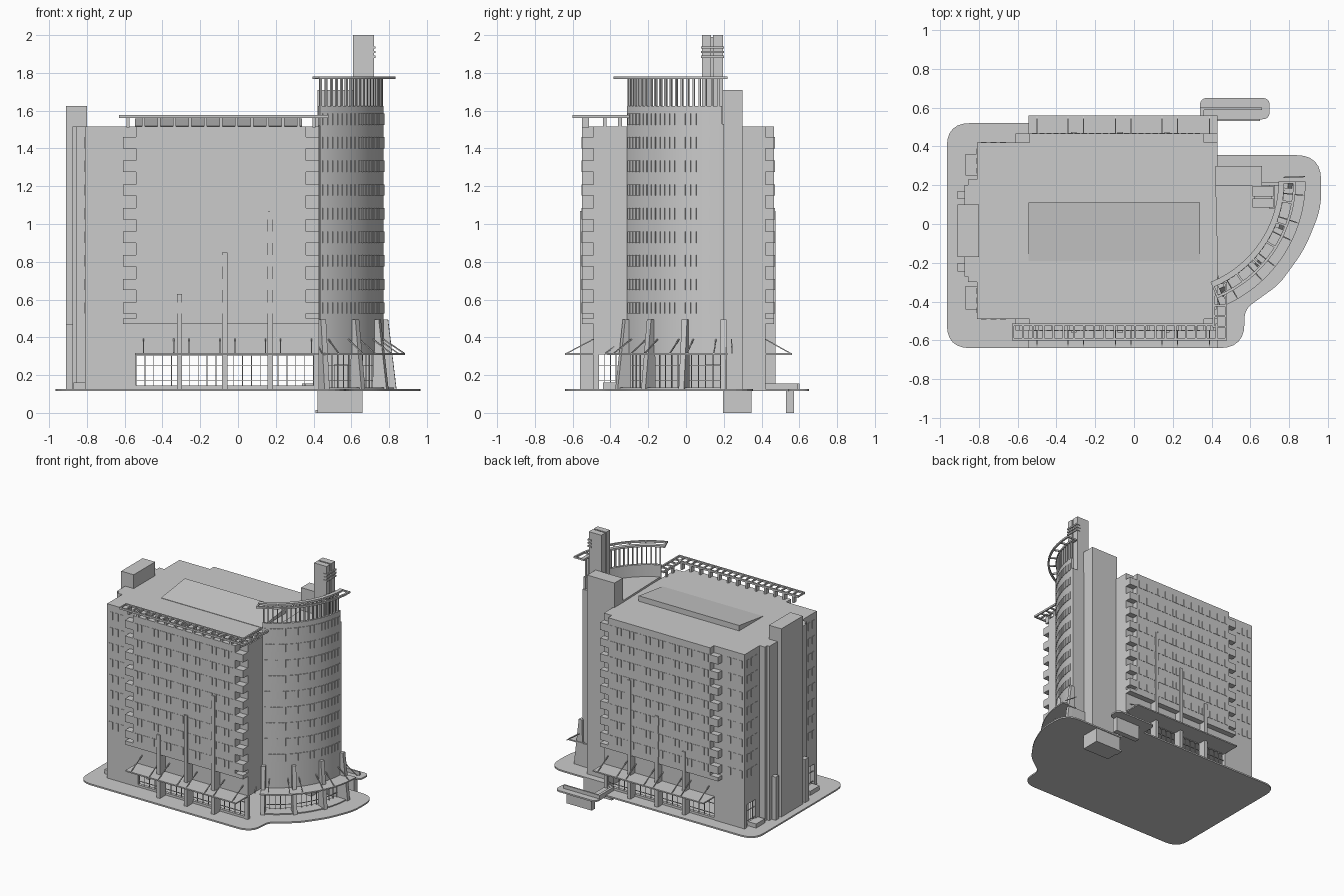
import bpy, bmesh, math
from mathutils import Vector

if "Cube" in bpy.data.objects:
    bpy.data.objects.remove(bpy.data.objects["Cube"])

CX, CY, R = 0.185, 0.22, 0.587          # centre and radius of the curved wing


def finish(name, bm):
    bmesh.ops.recalc_face_normals(bm, faces=bm.faces)
    me = bpy.data.meshes.new(name)
    bm.to_mesh(me)
    bm.free()
    ob = bpy.data.objects.new(name, me)
    bpy.context.collection.objects.link(ob)
    return ob


def add_prism(bm, pts, z0, z1):
    lo = [bm.verts.new((x, y, z0)) for x, y in pts]
    hi = [bm.verts.new((x, y, z1)) for x, y in pts]
    bm.faces.new(lo[::-1])
    bm.faces.new(hi)
    n = len(pts)
    for i in range(n):
        j = (i + 1) % n
        bm.faces.new((lo[i], lo[j], hi[j], hi[i]))


def prism(name, pts, z0, z1):
    bm = bmesh.new()
    add_prism(bm, pts, z0, z1)
    return finish(name, bm)


def boxes(name, items):
    bm = bmesh.new()
    for x0, x1, y0, y1, z0, z1 in items:
        add_prism(bm, [(x0, y0), (x1, y0), (x1, y1), (x0, y1)], z0, z1)
    return finish(name, bm)


def polar(r, a):
    a = math.radians(a)
    return CX + r * math.cos(a), CY + r * math.sin(a)


def band(r0, r1, a0, a1, n):
    s = [a0 + (a1 - a0) * i / n for i in range(n + 1)]
    return [polar(r1, a) for a in s] + [polar(r0, a) for a in reversed(s)]


def bands(name, items):
    bm = bmesh.new()
    for r0, r1, a0, a1, n, z0, z1 in items:
        add_prism(bm, band(r0, r1, a0, a1, n), z0, z1)
    return finish(name, bm)


def rounded(pts):
    out = []
    for i, (x, y, r) in enumerate(pts):
        p = Vector((x, y))
        if r == 0:
            out.append((x, y))
            continue
        a = p + (Vector(pts[i - 1][:2]) - p).normalized() * r
        b = p + (Vector(pts[(i + 1) % len(pts)][:2]) - p).normalized() * r
        for k in range(7):
            t = k / 6
            q = a * (1 - t) ** 2 + p * 2 * t * (1 - t) + b * t * t
            out.append((q.x, q.y))
    return out


def rods(name, pairs, w=0.003):
    bm = bmesh.new()
    for a, b in pairs:
        a, b = Vector(a), Vector(b)
        d = b - a
        m = d.to_track_quat('Z', 'Y').to_matrix().to_4x4()
        m.translation = (a + b) / 2
        res = bmesh.ops.create_cube(bm, size=1)
        for v in res['verts']:
            v.co = m @ Vector((v.co.x * 2 * w, v.co.y * 2 * w, v.co.z * d.length))
    return finish(name, bm)


# Paved slab with the lobe around the curved wing
prism("paving_slab", rounded([
    (-0.965, -0.64, .12), (0.57, -0.64, .13), (0.57, -0.44, .05), (0.75, -0.31, .05),
    (0.88, -0.13, .08), (0.965, 0.08, .08), (0.965, 0.355, .13), (0.43, 0.355, 0),
    (0.43, 0.52, 0), (-0.965, 0.52, .12)]), 0.115, 0.127)

# Main block above the open lobby
boxes("main_block", [(-0.81, 0.43, -0.49, 0.42, 0.31, 1.515)])
boxes("lobby_walls", [(-0.81, -0.54, -0.49, -0.46, .12, .31), (-0.81, -0.54, 0.39, 0.42, .12, .31),
                      (-0.81, -0.78, -0.34, 0.28, .12, .31), (-0.57, -0.54, -0.34, 0.28, .12, .31),
                      (0.40, 0.43, -0.49, -0.46, .12, .31), (0.40, 0.43, 0.20, 0.42, .12, .31)])

# Projecting window bays with toothed ends on front and back
FLOORS = [1.43 - 0.125 * k for k in range(8)]
for side, ya, yb in (("front", -0.55, -0.485), ("back", 0.415, 0.467)):
    parts = [(-0.54, 0.36, ya, yb, 0.47, 1.515), (-0.61, 0.43, ya, yb, 0.47, 0.50)]
    for z in FLOORS:
        parts += [(-0.61, -0.535, ya, yb, z - .03, z + .03), (0.355, 0.43, ya, yb, z - .03, z + .03)]
    boxes(side + "_bay", parts)
    # window panes, slightly proud
    y0, y1 = (ya - .003, ya + .01) if side == "front" else (yb - .01, yb + .003)
    boxes(side + "_windows", [(-0.525 + i * .0365, -0.498 + i * .0365, y0, y1, z - .03, z + .03)
                              for z in FLOORS for i in range(24)])
    # tall fins of rising height
    f0, f1 = (ya - .01, -0.48) if side == "front" else (0.41, yb + .008)
    boxes(side + "_fins", [(x - .014, x + .014, f0, f1, .12, h)
                           for x, h in ((-.31, .63), (-.07, .85), (.17, 1.07))])
    # flat canopy with tie rods
    wall, edge = (-0.49, -0.64) if side == "front" else (0.42, 0.56)
    boxes(side + "_canopy", [(-0.545, 0.43, min(wall, edge), max(wall, edge), .306, .316)])
    rods(side + "_canopy_rods", [((x, wall, .39), (x, edge * .985, .316))
                                 for x in (-.50, -.34, -.26, -.095, -.015, .145, .225, .39)])
    # lobby glazing bars and curb
    g = wall + (.015 if side == "front" else -.015)
    bars = [(-.54 + i * .047 - .002, -.54 + i * .047 + .002, g - .003, g + .003, .12, .31) for i in range(21)]
    bars += [(-.54, .41, g - .003, g + .003, z - .002, z + .002) for z in (.17, .25, .305)]
    bars.append((-.61, .43, g - .012, g + .012, .12, .145))
    boxes(side + "_lobby_glazing", bars)

# Glazing bars on the left lobby openings
boxes("left_lobby_glazing", [(-.80, -.795, y - .002, y + .002, .12, .31)
                             for y in (-.43, -.40, -.37, .30, .33, .36)] +
      [(-.80, -.795, a, b, z - .002, z + .002) for a, b in ((-.46, -.34), (.28, .39)) for z in (.17, .25)])

# Corner windows on the narrow walls
side_panes = []
for z in FLOORS:
    for x in (-.79, -.74, -.69):
        side_panes += [(x, x + .03, -.493, -.48, z - .03, z + .03), (x, x + .03, .41, .423, z - .03, z + .03)]
    for y in (-.46, -.41, -.36, .26, .31, .36):
        side_panes.append((-.813, -.80, y, y + .03, z - .03, z + .03))
boxes("side_windows", side_panes)

# Stepped service core on the left side
boxes("left_core", [(-.855, -.80, -.30, .23, .12, 1.515), (-.875, -.80, -.27, .20, .12, 1.515),
                    (-.91, -.80, -.245, -.20, .12, .47), (-.91, -.80, .13, .17, .12, .47),
                    (-.91, -.80, -.17, .10, .12, 1.625)])
boxes("left_base_blocks", [(-.87, -.80, -.44, -.32, .12, .16), (-.87, -.80, .25, .36, .12, .16)])

# Sloped roof wedge
bm = bmesh.new()
add_prism(bm, [(-.545, -.19), (.34, -.19), (.34, .11), (-.545, .11)], 1.51, 1.558)
for v in bm.verts:
    if v.co.y < 0 and v.co.z > 1.53:
        v.co.z = 1.518
finish("roof_wedge", bm)

# Roof pergola along the front edge, returning at the right corner
perg = [(-.63, .48, -.60, -.588, 1.562, 1.577), (-.63, .41, -.525, -.513, 1.562, 1.577),
        (.468, .48, -.60, -.30, 1.562, 1.577), (.405, .417, -.525, -.30, 1.562, 1.577)]
perg += [(-.63 + i * .0525, -.62 + i * .0525, -.60, -.513, 1.564, 1.575) for i in range(21)]
perg += [(.405, .48, y, y + .01, 1.564, 1.575) for y in (-.535, -.48, -.425, -.37, -.31)]
perg += [(-.59 + i * .082, -.575 + i * .082, -.55, -.513, 1.51, 1.564) for i in range(13)]
perg += [(.41, .425, y, y + .02, 1.51, 1.564) for y in (-.44, -.36)]
boxes("roof_pergola", perg)

# Curved wing: body, parapet, windows
A0, A1 = -65, -3
wing = prism("curved_wing", [polar(R, A0 + (A1 - A0) * i / 32) for i in range(33)]
             + [(.77, .20), (.42, .20)], .31, 1.53)
wall = bands("curved_parapet", [(.567, R, A0, A1, 32, 1.52, 1.625)])
bands("curved_windows", [(R - .01, R + .005, A0 + 1.5 + i * 3, A0 + 3.7 + i * 3, 1, z - .03, z + .03)
                         for z in [1.555 - .125 * k for k in range(9)] for i in range(20)])

# Crown: thin posts under an open ring
bands("crown_posts", [(.57, .585, a - .5, a + .5, 1, 1.62, 1.772)
                      for a in [A0 + .8 + i * 3.3 for i in range(19)]])
bands("crown_ring", [(.56, .59, A0 - 3, 0, 28, 1.768, 1.782), (.636, .65, A0 - 3, 0, 28, 1.768, 1.782)]
      + [(.565, .645, a - .5, a + .5, 1, 1.769, 1.781) for a in (-67.5, -54, -43, -32, -21, -10, -.5)])

# Curved entrance: canopy, curb, glazing
bands("curved_canopy", [(.57, .70, A0, 0, 28, .306, .316)])
bands("curved_curb", [(.54, .64, A0, A1, 28, .12, .135)])
bands("curved_glazing", [(.555, .561, a - .2, a + .2, 1, .12, .31) for a in range(-64, -2, 4)]
      + [(.555, .561, A0, A1, 28, z - .002, z + .002) for z in (.17, .25)])

# Tapered buttresses and tie rods around the curve
bm = bmesh.new()
ties = []
for a in (-64, -43, -22, -2):
    t = math.radians(a)
    d, s = Vector((math.cos(t), math.sin(t), 0)), Vector((-math.sin(t), math.cos(t), 0)) * .015
    c = Vector((CX, CY, 0))
    prof = [c + d * r + Vector((0, 0, z)) for r, z in ((.575, .12), (.655, .12), (.61, .495), (.58, .495))]
    f1, f2 = [bm.verts.new(p + s) for p in prof], [bm.verts.new(p - s) for p in prof]
    bm.faces.new(f1)
    bm.faces.new(f2[::-1])
    for i in range(4):
        j = (i + 1) % 4
        bm.faces.new((f1[i], f1[j], f2[j], f2[i]))
    for o in (-4, 4):
        ties.append(((*polar(.587, a + o), .39), (*polar(.695, a + o), .316)))
finish("buttresses", bm)
rods("curved_canopy_rods", ties)

# Stair tower and chimney
boxes("stair_tower", [(.42, .66, .195, .30, 0, 1.71)])
boxes("chimney", [(.61, .72, .085, .132, 1.5, 2.0), (.61, .72, .143, .195, 1.5, 2.0),
                  (.62, .71, .13, .145, 1.5, 1.99)])
boxes("chimney_ribs", [(.695, .728, .08, .2, z - .006, z + .006) for z in (1.885, 1.91, 1.935)])
boxes("wing_end_wall", [(.66, .79, .185, .215, .12, .31), (.51, .58, .10, .19, .12, .26)])

# Rear platform, curb and supports below the slab
prism("rear_platform", rounded([(.34, .54, .03), (.70, .54, .04), (.70, .65, .04), (.34, .65, .04)]), .115, .127)
boxes("rear_walkway", [(.34, .43, .41, .57, .115, .127), (.34, .36, .42, .60, .127, .155),
                       (.36, .66, .588, .60, .127, .155)])
boxes("basement_supports", [(.43, .66, .29, .348, 0, .118), (.43, .65, .53, .573, 0, .118),
                            (.41, .44, .29, .348, 0, .015)])

# Smooth the curved walls
for ob in (wing, wall):
    bpy.ops.object.select_all(action='DESELECT')
    ob.select_set(True)
    bpy.context.view_layer.objects.active = ob
    bpy.ops.object.shade_smooth_by_angle(angle=math.radians(30))
